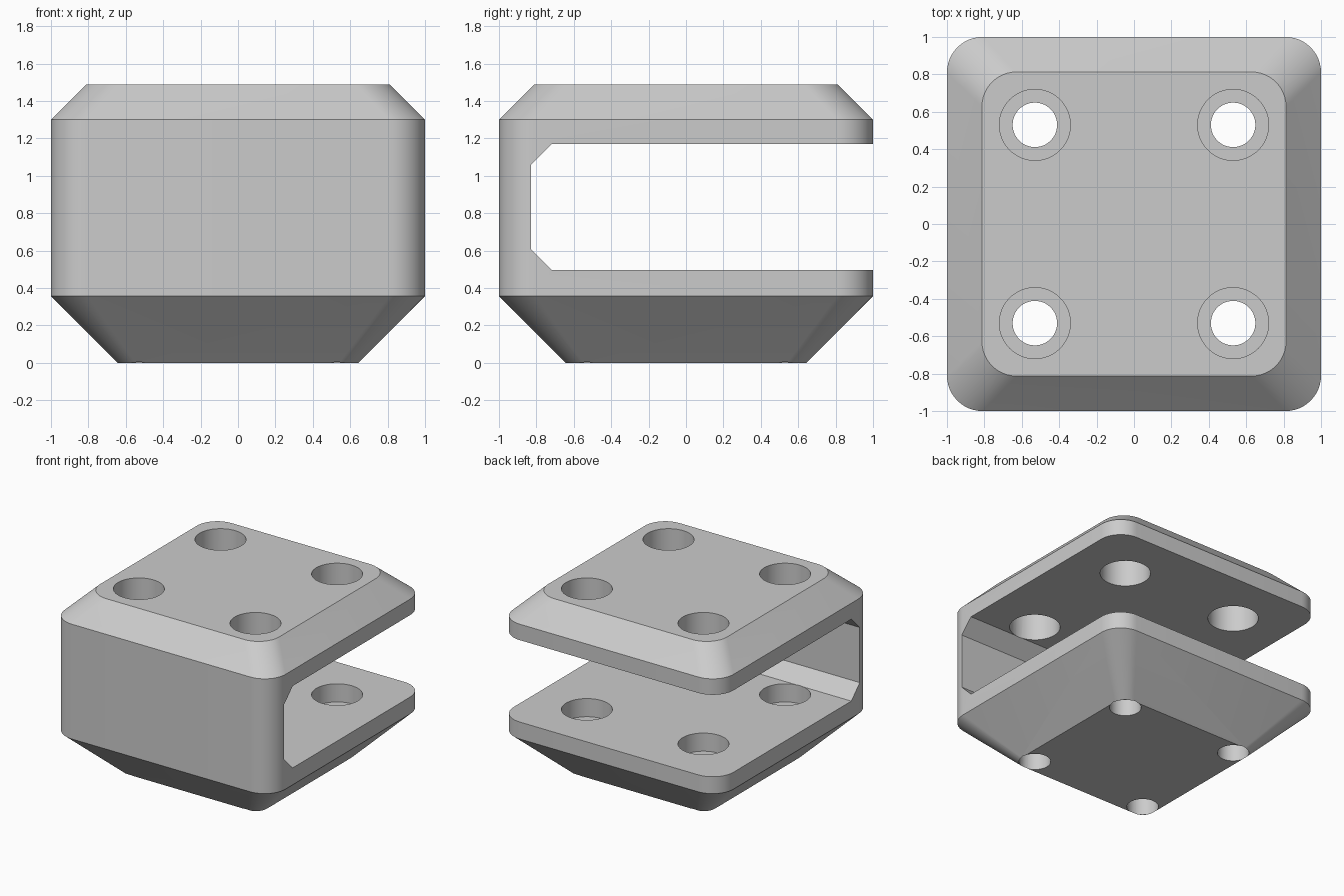
import bpy, bmesh
from math import sin, cos, pi, radians

if "Cube" in bpy.data.objects:
    bpy.data.objects.remove(bpy.data.objects["Cube"])


def ring(bm, half, radius, z, steps=12):
    """Rounded-square ring of vertices."""
    verts = []
    c = half - radius
    for k, (sx, sy) in enumerate([(1, 1), (-1, 1), (-1, -1), (1, -1)]):
        for i in range(steps + 1):
            a = (k + i / steps) * pi / 2
            verts.append(bm.verts.new((sx * c + radius * cos(a), sy * c + radius * sin(a), z)))
    return verts


def loft(bm, rings):
    """Skin consecutive rings and cap both ends."""
    for a, b in zip(rings, rings[1:]):
        n = len(a)
        for i in range(n):
            j = (i + 1) % n
            bm.faces.new((a[i], a[j], b[j], b[i]))
    bm.faces.new(rings[0][::-1])
    bm.faces.new(rings[-1])


def finish(bm, name):
    bmesh.ops.recalc_face_normals(bm, faces=bm.faces)
    mesh = bpy.data.meshes.new(name)
    bm.to_mesh(mesh)
    bm.free()
    ob = bpy.data.objects.new(name, mesh)
    bpy.context.collection.objects.link(ob)
    return ob


def cut(target, cutter):
    cutter.hide_render = True
    mod = target.modifiers.new("cut", 'BOOLEAN')
    mod.operation = 'DIFFERENCE'
    mod.solver = 'EXACT'
    mod.object = cutter
    bpy.context.view_layer.objects.active = target
    bpy.ops.object.modifier_apply(modifier=mod.name)
    bpy.data.objects.remove(cutter, do_unlink=True)


# Chamfered block with rounded upright corners: half width, corner radius, height
bm = bmesh.new()
loft(bm, [ring(bm, *s) for s in [(0.645, 0.10, 0), (1, 0.19, 0.357),
                                 (1, 0.19, 1.30), (0.813, 0.185, 1.487)]])
body = finish(bm, "clamp_body")

# Slot open at the back and both sides, chamfered where it meets the front wall
profile = [(1.2, 0.496), (1.2, 1.169), (-0.718, 1.169),
           (-0.828, 1.059), (-0.828, 0.606), (-0.718, 0.496)]
bm = bmesh.new()
loft(bm, [[bm.verts.new((x, y, z)) for y, z in profile] for x in (-1.2, 1.2)])
cut(body, finish(bm, "slot_cutter"))

# Four stepped screw holes: wide through the top plate and into the bottom one, narrow below
for x in (-0.53, 0.53):
    for y in (-0.53, 0.53):
        bm = bmesh.new()
        rings = []
        for r, z in [(0.119, -0.1), (0.119, 0.347), (0.19, 0.347), (0.19, 1.6)]:
            rings.append([bm.verts.new((x + r * cos(2 * pi * i / 48),
                                        y + r * sin(2 * pi * i / 48), z)) for i in range(48)])
        loft(bm, rings)
        cut(body, finish(bm, "hole_cutter"))

# Smooth curved walls, crisp edges
bpy.ops.object.select_all(action='DESELECT')
body.select_set(True)
bpy.context.view_layer.objects.active = body
bpy.ops.object.shade_smooth_by_angle(angle=radians(30))
